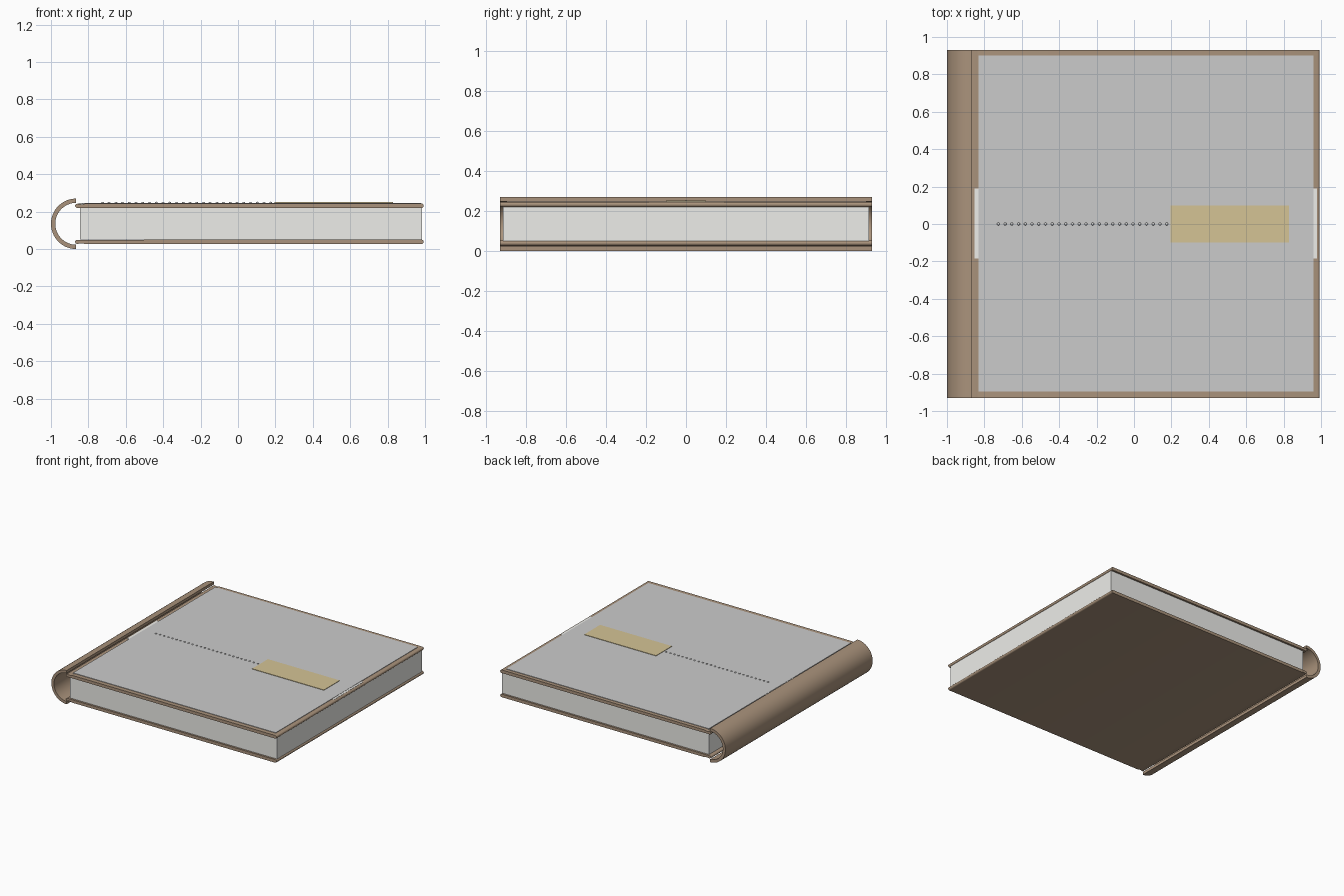
import bpy, bmesh
from math import sin, cos, pi

if "Cube" in bpy.data.objects:
    bpy.data.objects.remove(bpy.data.objects["Cube"])


def material(name, rgb):
    m = bpy.data.materials.new(name)
    m.diffuse_color = (*rgb, 1)
    m.use_nodes = True
    m.node_tree.nodes["Principled BSDF"].inputs["Base Color"].default_value = m.diffuse_color
    return m


LEATHER = material("leather", (0.40, 0.29, 0.20))
PAPER = material("paper", (0.85, 0.85, 0.82))
TAN = material("tan", (0.66, 0.55, 0.30))


def finish(name, bm, mat=None, smooth=False):
    bmesh.ops.recalc_face_normals(bm, faces=bm.faces)
    me = bpy.data.meshes.new(name)
    bm.to_mesh(me)
    bm.free()
    ob = bpy.data.objects.new(name, me)
    bpy.context.collection.objects.link(ob)
    if mat:
        me.materials.append(mat)
    if smooth:
        bpy.ops.object.select_all(action='DESELECT')
        ob.select_set(True)
        bpy.context.view_layer.objects.active = ob
        bpy.ops.object.shade_smooth_by_angle(angle=0.7)
    return ob


def box(name, x, y, z, mat=None):
    bm = bmesh.new()
    bmesh.ops.create_cube(bm, size=1)
    for v in bm.verts:
        v.co = [(a + b) / 2 + c * (b - a) for (a, b), c in zip((x, y, z), v.co)]
    return finish(name, bm, mat)


def extrude_y(name, profile, half, mat):
    bm = bmesh.new()
    face = bm.faces.new([bm.verts.new((x, -half, z)) for x, z in profile])
    new = bmesh.ops.extrude_face_region(bm, geom=[face])["geom"]
    bmesh.ops.translate(bm, vec=(0, 2 * half, 0),
                        verts=[g for g in new if isinstance(g, bmesh.types.BMVert)])
    return finish(name, bm, mat, True)


def arc(cx, cz, r, a0, a1, n):
    return [(cx + r * cos(a0 + (a1 - a0) * i / n), cz + r * sin(a0 + (a1 - a0) * i / n))
            for i in range(n + 1)]


# Hollow half-round spine
MID = 0.135
spine = arc(-0.865, MID, 0.135, pi / 2, 1.5 * pi, 32) + arc(-0.865, MID, 0.112, 1.5 * pi, pi / 2, 32)
extrude_y("spine", spine, 0.93, LEATHER)

# Covers with rounded edges and a shallow hinge groove on the outside
for name, s in (("front_cover", 1), ("back_cover", -1)):
    c, r = 0.0965, 0.0125
    prof = arc(0.98, c, r, -pi / 2, pi / 2, 10)
    prof += [(-0.815, c + r), (-0.83, c + 0.008), (-0.84, c + 0.008)]
    prof += arc(-0.86, c, 0.011, pi / 2, 1.5 * pi, 10)
    extrude_y(name, [(x, MID + s * z) for x, z in prof], 0.93, LEATHER)

# Page block
box("pages", (-0.845, 0.985), (-0.915, 0.915), (0.05, 0.22), PAPER)

# Inlaid cover panel with a paper band showing at both ends
box("paper_band", (-0.853, 0.978), (-0.185, 0.19), (0.238, 0.2455), PAPER)
box("cover_panel", (-0.832, 0.96), (-0.895, 0.9), (0.24, 0.2475))

# Bookmark label and its bead chain
box("label", (0.195, 0.83), (-0.1, 0.1), (0.246, 0.251), TAN)
bm = bmesh.new()
for i in range(26):
    ret = bmesh.ops.create_uvsphere(bm, u_segments=12, v_segments=8, radius=0.008)
    bmesh.ops.translate(bm, verts=ret["verts"], vec=(-0.725 + 0.036 * i, 0, 0.245))
finish("bead_chain", bm, None, True)
